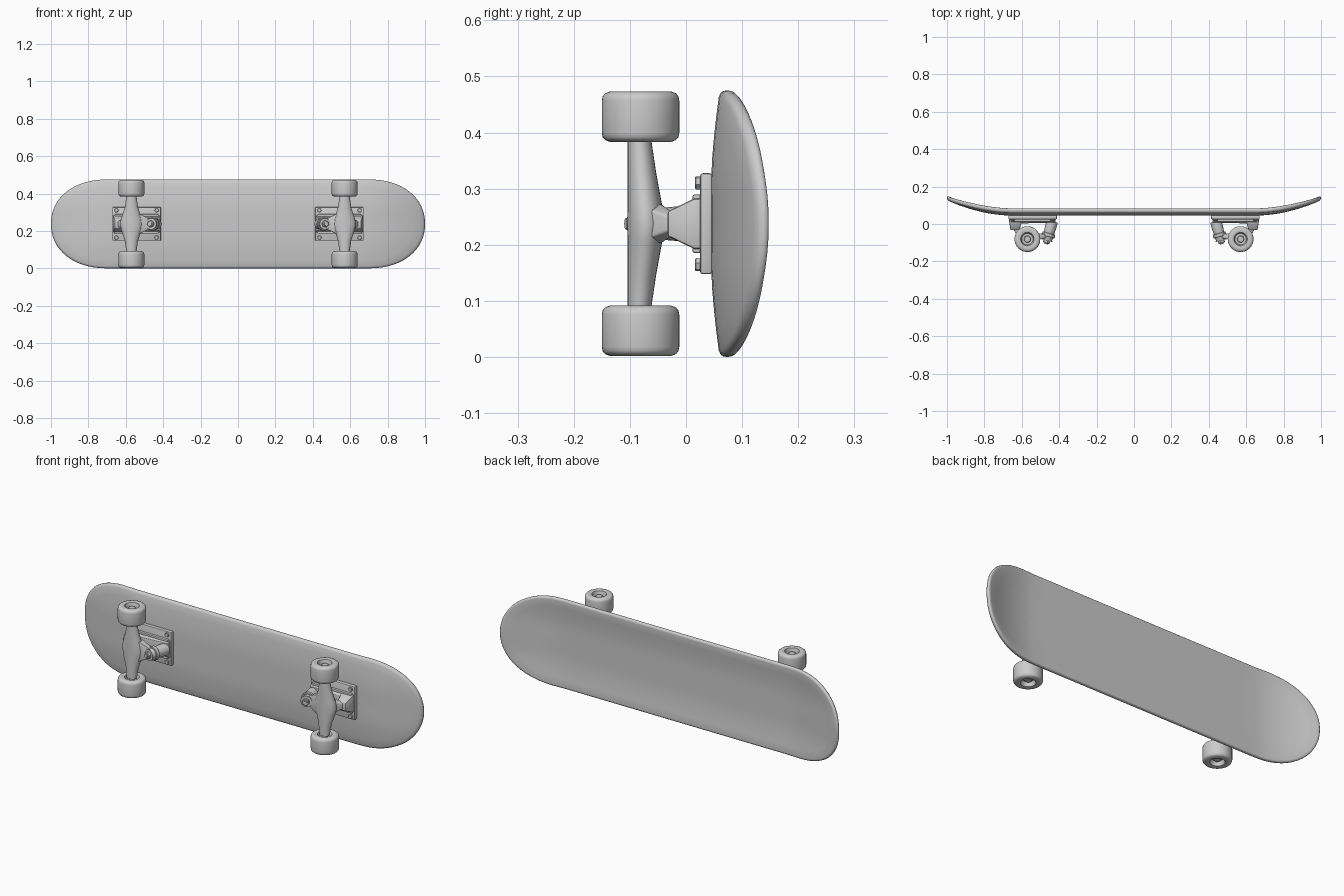
import bpy, bmesh, math
from mathutils import Vector

if "Cube" in bpy.data.objects:
    bpy.data.objects.remove(bpy.data.objects["Cube"])

W = 0.2375          # half width of the deck, also height of its centre line
AX, AY = 0.57, -0.081   # wheel axle position


def finish(name, bm, mirror_x=True, mirror_z=False, bevel=0.0, angle=35):
    """Turn a bmesh into an object centred on the deck line, optionally mirrored."""
    bmesh.ops.remove_doubles(bm, verts=bm.verts, dist=1e-5)
    bmesh.ops.recalc_face_normals(bm, faces=bm.faces)
    me = bpy.data.meshes.new(name)
    bm.to_mesh(me)
    bm.free()
    ob = bpy.data.objects.new(name, me)
    ob.location = (0, 0, W)
    bpy.context.collection.objects.link(ob)
    bpy.ops.object.select_all(action='DESELECT')
    ob.select_set(True)
    bpy.context.view_layer.objects.active = ob
    if bevel:
        m = ob.modifiers.new("bevel", 'BEVEL')
        m.width, m.segments, m.limit_method = bevel, 2, 'ANGLE'
        bpy.ops.object.modifier_apply(modifier=m.name)
    bpy.ops.object.shade_smooth_by_angle(angle=math.radians(angle))
    if mirror_x or mirror_z:
        m = ob.modifiers.new("mirror", 'MIRROR')
        m.use_axis = (mirror_x, False, mirror_z)
        m.use_mirror_merge = False
    return ob


def loft(bm, rings, caps=False):
    """Skin a list of closed point rings."""
    vs = [[bm.verts.new(p) for p in r] for r in rings]
    n = len(vs[0])
    for a, b in zip(vs, vs[1:]):
        for i in range(n):
            j = (i + 1) % n
            bm.faces.new((a[i], a[j], b[j], b[i]))
    if caps:
        bm.faces.new(vs[0])
        bm.faces.new(vs[-1])


def lathe(name, profile, origin, axis, segs=32, mirror_z=False, caps=True):
    """Revolve (radius, distance along axis) pairs."""
    o, d = Vector(origin), Vector(axis).normalized()
    u = d.orthogonal().normalized()
    v = d.cross(u)
    rings = []
    for r, t in profile:
        rings.append([o + d * t + (u * math.cos(k) + v * math.sin(k)) * r
                      for k in (2 * math.pi * i / segs for i in range(segs))])
    bm = bmesh.new()
    loft(bm, rings, caps)
    return finish(name, bm, mirror_z=mirror_z)


def hull(name, pts, bevel=0.004, mirror_z=False):
    bm = bmesh.new()
    for p in pts:
        bm.verts.new(p)
    bmesh.ops.convex_hull(bm, input=bm.verts)
    bmesh.ops.dissolve_limit(bm, angle_limit=0.02, verts=bm.verts, edges=bm.edges)
    return finish(name, bm, mirror_z=mirror_z, bevel=bevel)


def box(x0, x1, y0, y1, z0, z1):
    return [(x, y, z) for x in (x0, x1) for y in (y0, y1) for z in (z0, z1)]


# Deck: rounded outline, concave across the width, kicked up at both ends
X0, THICK = 0.70, 0.025
quarter = []
for i in range(17):
    t = math.pi / 2 * i / 16
    quarter.append((X0 + (1 - X0) * max(0, math.cos(t)) ** 0.93, W * math.sin(t) ** 0.93))
half = quarter + [(x, W) for x in (0.66, 0.6, 0.3, 0, -0.3, -0.6, -0.66)]
half += [(-x, z) for x, z in reversed(quarter)]
outline = half + [(x, -z) for x, z in reversed(half[1:-1])]


def deck_y(x, z):
    kick = 0.082 * (max(0, abs(x) - 0.65) / 0.35) ** 1.9
    return 0.045 + kick + 0.015 * (max(0, abs(z) - 0.08) / (W - 0.08)) ** 1.5


section = [(s, 1) for s in (0, .2, .35, .5, .65, .8, .95)]
section += [(.98, .92), (.995, .75), (1, .5), (.995, .25), (.98, .08)]
section += [(s, 0) for s in (.95, .8, .65, .5, .35, .2, 0)]
rings = []
for s, f in section:
    ring = []
    for x, z in outline:
        c = max(-X0, min(X0, x))
        px, pz = c + (x - c) * s, z * s
        ring.append((px, deck_y(px, pz) + f * THICK, pz))
    rings.append(ring)
bm = bmesh.new()
loft(bm, rings)
bmesh.ops.remove_doubles(bm, verts=bm.verts, dist=1e-5)
bmesh.ops.dissolve_degenerate(bm, edges=bm.edges, dist=1e-5)
finish("deck", bm, mirror_x=False, angle=50)

# Wheels: rounded tread with a recessed core on both faces
R, A, B = 0.069, 0.146, 0.2355
wheel = [(.013, A + .02), (.030, A + .02), (.036, A + .002), (.042, A), (.055, A),
         (.063, A + .003), (.0675, A + .008), (R, A + .016),
         (R, B - .016), (.0675, B - .008), (.063, B - .003), (.055, B), (.042, B),
         (.036, B - .002), (.030, B - .025), (.013, B - .025)]
lathe("wheels", wheel, (AX, AY, 0), (0, 0, 1), 40, True, False)
lathe("axle", [(.013, -.22), (.013, .22)], (AX, AY, 0), (0, 0, 1), 16)
lathe("axle_nuts", [(.020, .208), (.020, .220), (.017, .223)], (AX, AY, 0), (0, 0, 1), 6, True)

# Hanger: tapered beam between the wheels
rings = []
for z, rx, y0, y1 in ((-.15, .027, -.104, -.062), (-.09, .035, -.104, -.053),
                      (-.03, .055, -.104, -.042), (0, .060, -.104, -.038),
                      (.03, .055, -.104, -.042), (.09, .035, -.104, -.053),
                      (.15, .027, -.104, -.062)):
    cy, ry = (y0 + y1) / 2, (y1 - y0) / 2
    rings.append([(AX + rx * math.cos(k), cy + ry * math.sin(k), z)
                  for k in (2 * math.pi * i / 24 for i in range(24))])
bm = bmesh.new()
loft(bm, rings, True)
finish("hanger", bm)

# Hanger nose reaching the pivot cup, and yoke reaching the kingpin
hull("hanger_nose", box(.575, .60, -.09, -.045, -.035, .035) + box(.622, .642, -.035, -.015, -.014, .014))
hull("hanger_yoke", box(.53, .56, -.088, -.05, -.055, .055) + box(.46, .475, -.073, -.052, -.022, .022))

# Base plate with side rails, pivot block and kingpin seat
hull("base_plate", box(.412, .672, .025, .047, -.09, .09), .005)
hull("plate_rails", box(.425, .66, .012, .03, .040, .052), .003, True)
hull("pivot_block", box(.600, .668, .015, .03, -.045, .045) + box(.612, .660, -.033, -.02, -.022, .022), .005)
hull("plate_wedge", box(.42, .61, .02, .03, -.045, .045) + box(.60, .61, .003, .02, -.03, .03)
     + box(.42, .47, .008, .02, -.035, .035))

# Kingpin stack: bushings, washers and nut on a tilted axis
top, axis = (.437, .015, 0), (.033, -.12, 0)
lathe("upper_bushing", [(.030, 0), (.031, .03), (.028, .066)], top, axis, 24)
lathe("yoke_ring", [(.033, .066), (.036, .069), (.036, .084), (.033, .087)], top, axis, 28)
lathe("lower_bushing", [(.029, .087), (.025, .103)], top, axis, 24)
lathe("washer", [(.030, .103), (.030, .108)], top, axis, 24)
lathe("kingpin_nut", [(.019, .108), (.019, .119), (.016, .122)], top, axis, 6)
lathe("kingpin", [(.010, 0), (.010, .127)], top, axis, 16)

# Mounting nuts on the corners of each plate
for i, x in enumerate((.435, .650)):
    lathe(f"mounting_nuts_{i + 1}", [(.012, 0), (.012, .009), (.010, .011)],
          (x, .027, .073), (0, -1, 0), 6, True)
